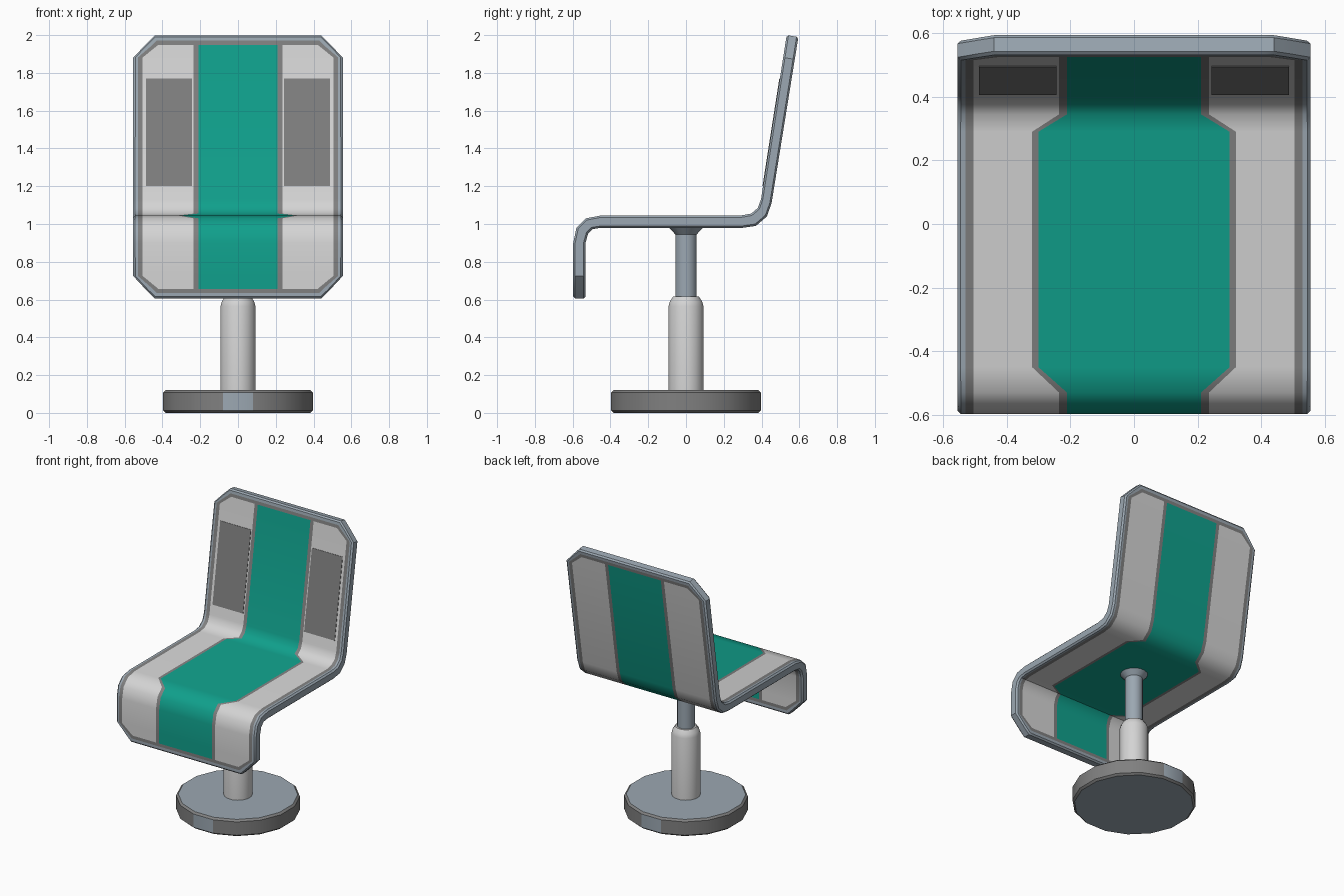
import bpy
import bmesh
from math import cos, sin, pi, radians
from mathutils import Vector

cube = bpy.data.objects.get("Cube")
if cube:
    bpy.data.objects.remove(cube, do_unlink=True)


def material(name, rgb):
    mat = bpy.data.materials.new(name)
    mat.use_nodes = True
    colour = (*rgb, 1.0)
    mat.diffuse_color = colour
    mat.node_tree.nodes["Principled BSDF"].inputs["Base Color"].default_value = colour
    return mat


STEEL, DARK, LIGHT, TEAL = range(4)
MATERIALS = [
    material("blue grey steel", (0.33, 0.39, 0.445)),
    material("dark grey", (0.216, 0.216, 0.216)),
    material("light grey", (0.66, 0.66, 0.66)),
    material("teal", (0.005, 0.352, 0.262)),
]


def finish(bm, name, smooth_angle=35, bevel=0):
    bmesh.ops.recalc_face_normals(bm, faces=bm.faces)
    mesh = bpy.data.meshes.new(name)
    bm.to_mesh(mesh)
    bm.free()
    for mat in MATERIALS:
        mesh.materials.append(mat)
    obj = bpy.data.objects.new(name, mesh)
    bpy.context.collection.objects.link(obj)
    bpy.ops.object.select_all(action="DESELECT")
    obj.select_set(True)
    bpy.context.view_layer.objects.active = obj
    if bevel:
        mod = obj.modifiers.new("edge bevel", "BEVEL")
        mod.width = bevel
        mod.limit_method = "ANGLE"
        mod.angle_limit = radians(55)
        bpy.ops.object.modifier_apply(modifier=mod.name)
    bpy.ops.object.shade_smooth_by_angle(angle=radians(smooth_angle))
    return obj


def lathe(name, profile, sides, rule):
    """Turn a (radius, height) profile around z, with a flat side facing front."""
    bm = bmesh.new()
    rings = []
    for r, z in profile:
        angles = [2 * pi * (i + 0.5) / sides for i in range(sides)]
        rings.append([bm.verts.new((r * cos(a), r * sin(a), z)) for a in angles])
    for a, b in zip(rings, rings[1:]):
        for i in range(sides):
            j = (i + 1) % sides
            bm.faces.new((a[i], a[j], b[j], b[i]))
    bm.faces.new(rings[0])
    bm.faces.new(rings[-1])
    bmesh.ops.recalc_face_normals(bm, faces=bm.faces)
    for f in bm.faces:
        f.material_index = rule(f.normal)
    return finish(bm, name)


# Pedestal
def base_colour(n):
    return STEEL if abs(n.z) > 0.9 or abs(n.y) > 0.99 else DARK


lathe("base", [(0.39, 0), (0.404, 0.012), (0.404, 0.108), (0.39, 0.12)], 16, base_colour)
lathe("lower_sleeve", [(0.094, 0.115), (0.094, 0.565), (0.087, 0.59), (0.07, 0.615)],
      16, lambda n: LIGHT)
lathe("upper_post", [(0.058, 0.6), (0.058, 0.945), (0.092, 0.982)], 16, lambda n: STEEL)

# Seat shell: rows of (sitting side, underside) points in the y-z plane
TIP = ((-0.597, 0.605), (-0.532, 0.605))
FRONT_BEND = [((-0.597, 0.90), (-0.532, 0.90)),
              ((-0.58, 0.98), (-0.518, 0.95)),
              ((-0.53, 1.03), (-0.495, 0.973))]
SEAT = [((-0.45, 1.045), (-0.45, 0.98)), ((0.29, 1.045), (0.30, 0.98))]
REAR_BEND = [((0.345, 1.055), (0.37, 0.99)),
             ((0.38, 1.085), (0.428, 1.04)),
             ((0.397, 1.13), (0.453, 1.11))]
TOP = ((0.533, 2.0), (0.595, 1.99))
INSETS = [0, 0.03, 0.052, 0.12]
EDGE = [0.505, 0.53, 0.555]


def towards(start, end, distance):
    out = []
    for a, b in zip(start, end):
        a, b = Vector(a), Vector(b)
        out.append(a + (b - a).normalized() * distance)
    return out


def corner_columns(d):
    """Column positions across a chamfered end, at distance d from the tip."""
    if d == INSETS[-1]:
        return [0.21, 0.235] + EDGE
    return [0.21, 0.235, 0.37 + d, 0.40 + d, 0.44 + d]


narrow = [0.21, 0.235] + EDGE
wide = [0.30, 0.32] + EDGE
rows = [(towards(TIP, FRONT_BEND[0], d), corner_columns(d)) for d in INSETS]
rows += [(p, narrow) for p in FRONT_BEND]
rows += [(p, wide) for p in SEAT]
rows += [(p, narrow) for p in REAR_BEND]
rows += [(towards(TOP, REAR_BEND[-1], d), corner_columns(d)) for d in reversed(INSETS)]

bm = bmesh.new()
sheets = []
for side in range(2):
    grid = []
    for points, half in rows:
        y, z = points[side]
        xs = [-x for x in reversed(half)] + half
        grid.append([bm.verts.new((x, y, z)) for x in xs])
    sheets.append(grid)
last_row, last_col = len(rows) - 1, 9
BANDS = [STEEL, DARK, LIGHT, DARK, TEAL]
for grid in sheets:
    for r in range(last_row):
        from_end = min(r, last_row - 1 - r)
        for c in range(last_col):
            band = min(c, last_col - 1 - c)
            face = bm.faces.new((grid[r][c], grid[r][c + 1],
                                 grid[r + 1][c + 1], grid[r + 1][c]))
            face.material_index = BANDS[min(band, from_end)] if from_end < 2 else BANDS[band]
# Steel edge joining the two sides
loop = [(0, c) for c in range(last_col)] + [(r, last_col) for r in range(last_row)]
loop += [(last_row, c) for c in range(last_col, 0, -1)] + [(r, 0) for r in range(last_row, 0, -1)]
front, rear = sheets
for (r, c), (s, d) in zip(loop, loop[1:] + loop[:1]):
    bm.faces.new((front[r][c], front[s][d], rear[s][d], rear[r][c])).material_index = STEEL
finish(bm, "seat_shell", bevel=0.01)

# Dark pads on the front of the backrest
low, high = Vector(REAR_BEND[-1][0]), Vector(TOP[0])
normal = Vector((low.y - high.y, high.x - low.x)).normalized()
for name, sign in (("left_back_pad", 1), ("right_back_pad", -1)):
    bm = bmesh.new()
    layers = []
    for lift in (-0.002, 0.003):
        ring = []
        for x, z in ((0.243, 1.2), (0.487, 1.2), (0.487, 1.77), (0.243, 1.77)):
            p = low.lerp(high, (z - low.y) / (high.y - low.y)) + normal * lift
            ring.append(bm.verts.new((sign * x, p.x, p.y)))
        layers.append(ring)
        bm.faces.new(ring)
    for i in range(4):
        j = (i + 1) % 4
        bm.faces.new((layers[0][i], layers[0][j], layers[1][j], layers[1][i]))
    for f in bm.faces:
        f.material_index = DARK
    finish(bm, name)
